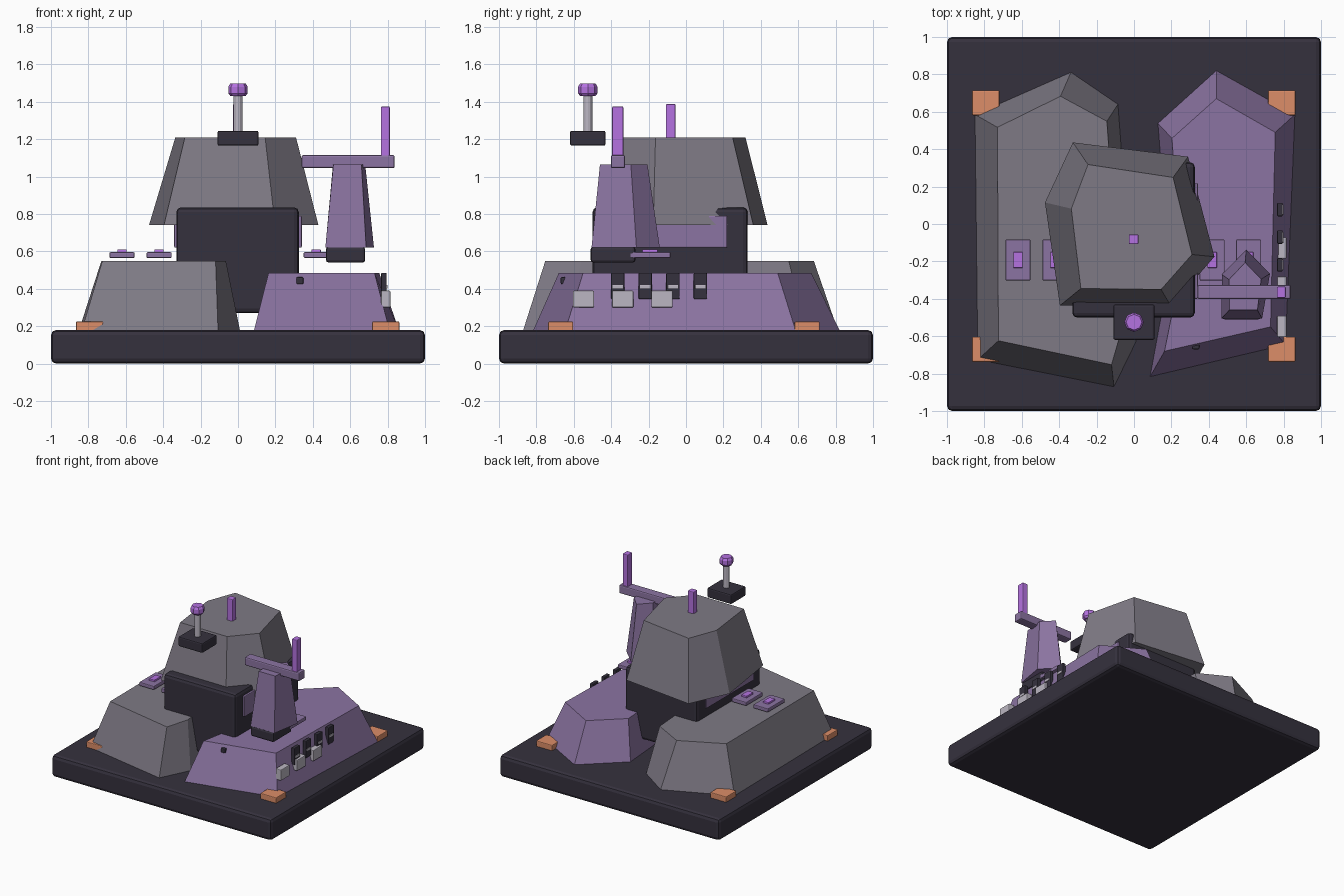
import bpy, bmesh, math


def material(name, rgb):
    m = bpy.data.materials.new(name)
    m.diffuse_color = (*rgb, 1)
    return m


DARK = material("charcoal", (0.036, 0.031, 0.048))
STONE = material("stone_grey", (0.21, 0.195, 0.235))
VIOLET = material("violet", (0.26, 0.175, 0.36))
BRIGHT = material("bright_violet", (0.46, 0.17, 0.75))
ORANGE = material("orange", (0.72, 0.27, 0.14))
LIGHT = material("light_grey", (0.5, 0.47, 0.54))


def finish(name, bm, mat):
    bmesh.ops.recalc_face_normals(bm, faces=bm.faces)
    mesh = bpy.data.meshes.new(name)
    bm.to_mesh(mesh)
    bm.free()
    mesh.materials.append(mat)
    obj = bpy.data.objects.new(name, mesh)
    bpy.context.collection.objects.link(obj)
    return obj


def box(name, x, y, z, mat, bevel=0.006):
    """Bevelled box given its (min, max) range on each axis."""
    bm = bmesh.new()
    bmesh.ops.create_cube(bm, size=1)
    for v in bm.verts:
        v.co = [(r[0] + r[1]) / 2 + c * (r[1] - r[0]) for r, c in zip((x, y, z), v.co)]
    obj = finish(name, bm, mat)
    if bevel:
        mod = obj.modifiers.new("bevel", 'BEVEL')
        mod.width = bevel
        mod.segments = 2
    return obj


def loft(name, rings, mat):
    """Closed solid through a stack of (z, outline) rings."""
    bm = bmesh.new()
    loops = [[bm.verts.new((px, py, z)) for px, py in pts] for z, pts in rings]
    n = len(loops[0])
    for a, b in zip(loops, loops[1:]):
        for i in range(n):
            j = (i + 1) % n
            bm.faces.new((a[i], a[j], b[j], b[i]))
    bm.faces.new(loops[0][::-1])
    bm.faces.new(loops[-1])
    return finish(name, bm, mat)


def circle(cx, cy, r, n):
    return [(cx + r * math.cos(math.tau * i / n), cy + r * math.sin(math.tau * i / n))
            for i in range(n)]


def around(c, half):
    return (c - half, c + half)


# Base slab with orange corner blocks
box("base_slab", (-1, 1), (-1, 1), (0, 0.18), DARK, 0.028)
for x in (-0.793, 0.79):
    for y in (-0.67, 0.648):
        box("corner_block", around(x, 0.073), around(y, 0.067), (0.17, 0.225), ORANGE)

# Two angular rock-like hulls
loft("left_hull", [
    (0.18, [(-0.85, 0.585), (-0.337, 0.811), (-0.086, 0.64),
            (0.01, -0.63), (-0.107, -0.87), (-0.835, -0.725)]),
    (0.55, [(-0.73, 0.517), (-0.393, 0.683), (-0.145, 0.549),
            (-0.065, -0.56), (-0.12, -0.752), (-0.725, -0.624)])], STONE)
loft("right_hull", [
    (0.18, [(0.44, 0.82), (0.86, 0.585), (0.81, -0.645),
            (0.086, -0.816), (0.19, -0.25), (0.128, 0.538)]),
    (0.485, [(0.44, 0.67), (0.755, 0.49), (0.73, -0.55),
             (0.163, -0.68), (0.25, -0.25), (0.203, 0.458)])], VIOLET)
box("hull_stud", (0.312, 0.35), (-0.67, -0.62), (0.425, 0.462), DARK)

# Central block, side panels and turret
box("turret_block", (-0.33, 0.325), (-0.5, 0.33), (0.27, 0.835), DARK, 0.025)
for s in (-1, 1):
    box("side_panel", around(s * 0.315, 0.026), (-0.4, 0.22), (0.62, 0.79), VIOLET)
loft("turret", [
    (0.74, [(-0.327, 0.436), (0.289, 0.36), (0.43, -0.175),
            (0.198, -0.44), (-0.396, -0.436), (-0.476, 0.115)]),
    (1.21, [(-0.246, 0.318), (0.209, 0.249), (0.31, -0.163),
            (0.145, -0.35), (-0.284, -0.345), (-0.335, 0.082)])], STONE)
box("turret_post", around(-0.002, 0.026), around(-0.082, 0.026), (1.2, 1.388), BRIGHT)

# Beacon hovering in front of the turret
box("beacon_foot", (-0.11, 0.11), (-0.62, -0.43), (1.165, 1.245), DARK, 0.01)
loft("beacon_pole", [(z, circle(0, -0.525, 0.024, 12)) for z in (1.24, 1.435)], LIGHT)
loft("beacon_cap", [(z, circle(0, -0.525, r, 8)) for z, r in
                    ((1.43, 0.04), (1.445, 0.052), (1.48, 0.052), (1.497, 0.042))], BRIGHT)

# Deck plates with raised buttons
for x in (-0.62, -0.422, 0.418, 0.613):
    box("deck_plate", around(x, 0.067), (-0.302, -0.083), (0.565, 0.596), VIOLET)
    box("deck_button", around(x, 0.025), (-0.235, -0.15), (0.59, 0.61), BRIGHT, 0.004)

# Side tower with crossbar and rod
box("tower_foot", (0.47, 0.68), (-0.51, -0.27), (0.54, 0.625), DARK, 0.015)
loft("tower", [
    (0.62, [(0.6, -0.14), (0.727, -0.265), (0.685, -0.505), (0.467, -0.505), (0.47, -0.27)]),
    (1.065, [(0.594, -0.206), (0.68, -0.295), (0.66, -0.46), (0.51, -0.46), (0.508, -0.297)])],
    VIOLET)
box("crossbar", (0.34, 0.838), (-0.402, -0.325), (1.045, 1.115), VIOLET, 0.01)
box("crossbar_rod", (0.764, 0.812), (-0.395, -0.335), (1.1, 1.375), BRIGHT)

# Fittings on the right flank
for y in (-0.365, -0.218, -0.07, 0.077):
    box("flank_vent", (0.765, 0.795), around(y, 0.036), (0.345, 0.485), DARK)
    box("vent_slot", (0.77, 0.799), around(y, 0.028), (0.402, 0.42), LIGHT, 0.002)
for y in (-0.548, -0.338, -0.128):
    box("flank_lamp", (0.765, 0.815), around(y, 0.057), (0.3, 0.39), LIGHT)
